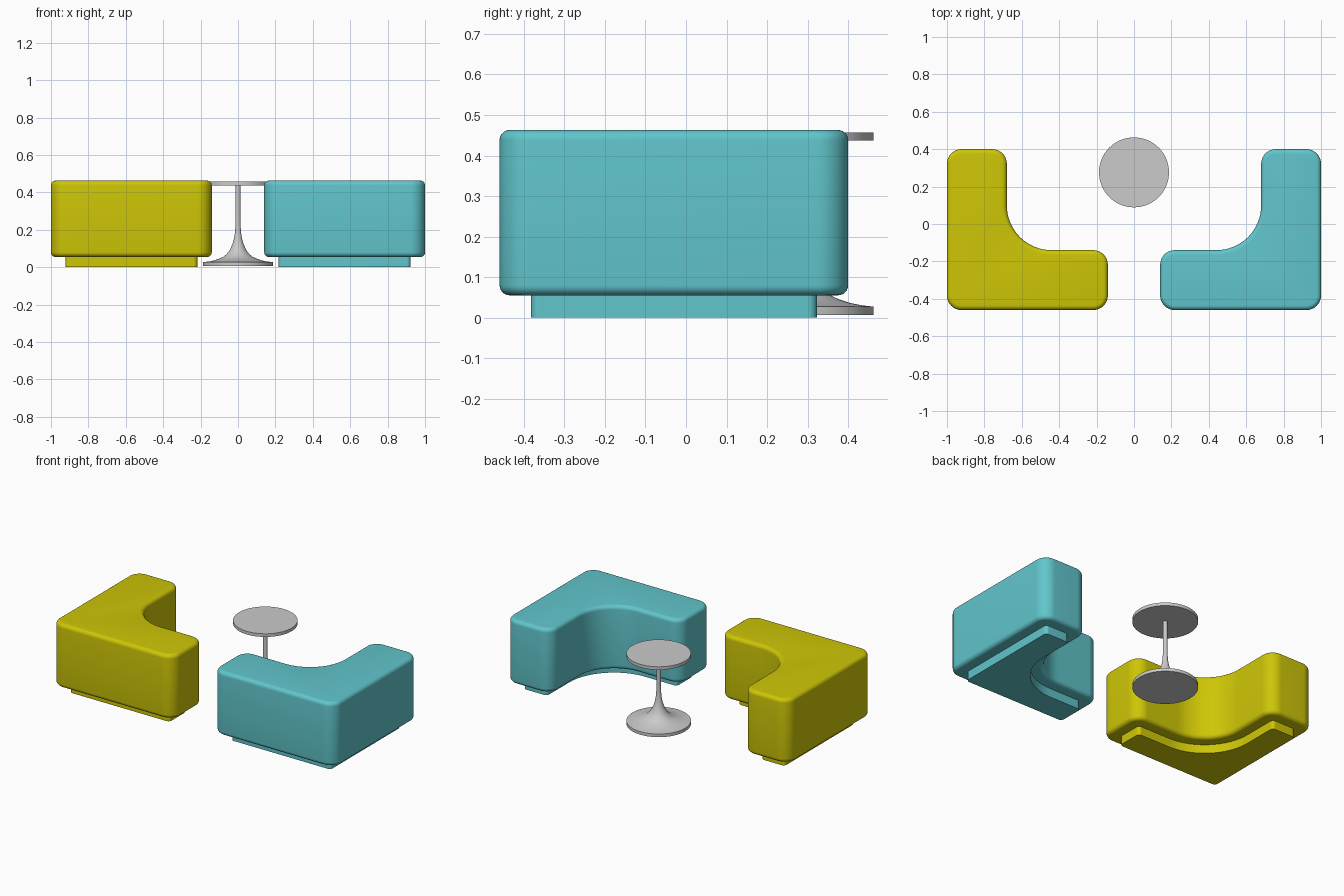
import bpy, bmesh, math

if "Cube" in bpy.data.objects:
    bpy.data.objects.remove(bpy.data.objects["Cube"])


def material(name, srgb):
    m = bpy.data.materials.new(name)
    m.diffuse_color = [c ** 2.2 for c in srgb] + [1]
    m.use_nodes = True
    m.node_tree.nodes["Principled BSDF"].inputs["Base Color"].default_value = m.diffuse_color
    return m


YELLOW = material("yellow", (0.80, 0.77, 0.06))
TEAL = material("teal", (0.38, 0.77, 0.795))
GREY = material("light grey", (0.79, 0.79, 0.79))


def outline(d):
    """Rounded L footprint, moved inwards by d."""
    r, inner = max(0.078 - d, 0.022), 0.24 + d
    x0, x1, x2 = -1 + d, -0.68 - d, -0.14 - d
    y0, y1, y2 = -0.46 + d, -0.14 - d, 0.40 - d
    arcs = [(x0 + r, y0 + r, r, 180, 270), (x2 - r, y0 + r, r, 270, 360),
            (x2 - r, y1 - r, r, 0, 90), (x1 + inner, y1 + inner, inner, 270, 180),
            (x1 - r, y2 - r, r, 0, 90), (x0 + r, y2 - r, r, 90, 180)]
    pts = []
    for cx, cy, rad, a, b in arcs:
        for i in range(17):
            t = math.radians(a + (b - a) * i / 16)
            pts.append((cx + rad * math.cos(t), cy + rad * math.sin(t)))
    return pts


def loft(name, rings, mat):
    """Skin a stack of equal-length rings and cap both ends."""
    bm = bmesh.new()
    loops = [[bm.verts.new(p) for p in ring] for ring in rings]
    n = len(loops[0])
    for a, b in zip(loops, loops[1:]):
        for i in range(n):
            j = (i + 1) % n
            bm.faces.new((a[i], a[j], b[j], b[i]))
    bm.faces.new(loops[0][::-1])
    bm.faces.new(loops[-1])
    bmesh.ops.recalc_face_normals(bm, faces=bm.faces)
    me = bpy.data.meshes.new(name)
    bm.to_mesh(me)
    bm.free()
    me.materials.append(mat)
    ob = bpy.data.objects.new(name, me)
    bpy.context.collection.objects.link(ob)
    bpy.ops.object.select_all(action='DESELECT')
    ob.select_set(True)
    bpy.context.view_layer.objects.active = ob
    bpy.ops.object.shade_smooth_by_angle(angle=math.radians(35))


# Mirrored L-shaped seats, each with a recessed plinth
B, Z0, Z1 = 0.025, 0.055, 0.463
steps = [math.radians(90 * i / 6) for i in range(7)]
seat = [(B - B * math.sin(t), Z0 + B - B * math.cos(t)) for t in steps]
seat += [(B - B * math.cos(t), Z1 - B + B * math.sin(t)) for t in steps]
plinth = [(0.077, 0), (0.077, 0.06)]
for side, sx, mat in (("left", 1, YELLOW), ("right", -1, TEAL)):
    for part, prof in (("seat", seat), ("plinth", plinth)):
        loft(f"{side}_{part}",
             [[(sx * x, y, z) for x, y in outline(d)] for d, z in prof], mat)


def lathe(name, profile):
    """Turn a (radius, z) profile about the table axis."""
    angles = [math.tau * i / 64 for i in range(64)]
    loft(name, [[(r * math.cos(a), 0.276 + r * math.sin(a), z) for a in angles]
                for r, z in profile], GREY)


# Round pedestal table
lathe("table_top", [(0.187, 0.437), (0.187, 0.457)])
lathe("table_pedestal",
      [(0.187, 0.007), (0.187, 0.027), (0.160, 0.030), (0.130, 0.036),
       (0.102, 0.045), (0.078, 0.056), (0.060, 0.071), (0.045, 0.091),
       (0.032, 0.118), (0.022, 0.150), (0.016, 0.185), (0.0135, 0.225),
       (0.013, 0.27), (0.013, 0.438)])
